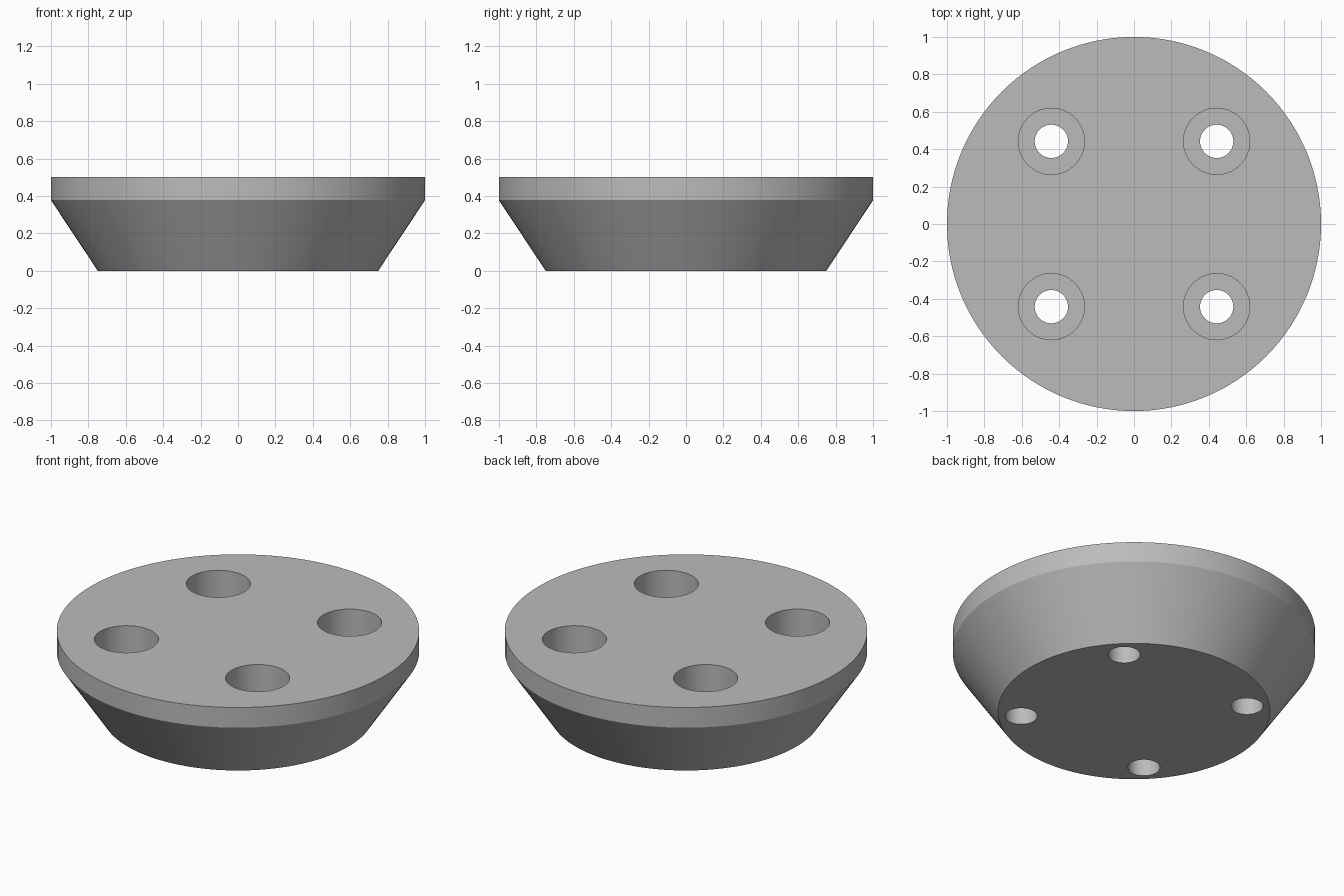
import bpy, bmesh, math
from mathutils import Matrix, Vector

cube = bpy.data.objects.get("Cube")
if cube:
    bpy.data.objects.remove(cube, do_unlink=True)

RIM_R, BASE_R = 1.0, 0.75
HEIGHT, RIM_Z = 0.5, 0.377
HOLE_R, BORE_R, BORE_Z = 0.089, 0.177, 0.25
HOLE_POS = 0.442


def lathe(bm, profile, segments, centre=(0, 0)):
    """Closed solid of revolution from (radius, z) points, bottom to top."""
    rings = []
    for r, z in profile:
        ring = []
        for i in range(segments):
            a = math.tau * i / segments
            ring.append(bm.verts.new((centre[0] + r * math.cos(a),
                                      centre[1] + r * math.sin(a), z)))
        rings.append(ring)
    for low, high in zip(rings, rings[1:]):
        for i in range(segments):
            j = (i + 1) % segments
            bm.faces.new((low[i], low[j], high[j], high[i]))
    bm.faces.new(rings[0][::-1])
    bm.faces.new(rings[-1])


def make_object(name, bm):
    mesh = bpy.data.meshes.new(name)
    bm.to_mesh(mesh)
    bm.free()
    obj = bpy.data.objects.new(name, mesh)
    bpy.context.collection.objects.link(obj)
    return obj


# Plain grey material
grey = bpy.data.materials.new("light_grey")
grey.use_nodes = True
colour = (0.5, 0.5, 0.5, 1)
grey.diffuse_color = colour
grey.node_tree.nodes["Principled BSDF"].inputs["Base Color"].default_value = colour

# Tapered foot with a straight rim
bm = bmesh.new()
lathe(bm, [(BASE_R, 0), (RIM_R, RIM_Z), (RIM_R, HEIGHT)], 128)
foot = make_object("tapered_foot", bm)
foot.data.materials.append(grey)

# Four stepped pins that cut the counterbored screw holes
bm = bmesh.new()
for sx in (-1, 1):
    for sy in (-1, 1):
        lathe(bm, [(HOLE_R, -0.1), (HOLE_R, BORE_Z), (BORE_R, BORE_Z),
                   (BORE_R, HEIGHT + 0.1)], 64, (sx * HOLE_POS, sy * HOLE_POS))
cutter = make_object("screw_hole_cutter", bm)
cutter.data.materials.append(grey)
cutter.hide_render = True

cut = foot.modifiers.new("screw_holes", "BOOLEAN")
cut.operation = "DIFFERENCE"
cut.solver = "EXACT"
cut.object = cutter

bpy.ops.object.select_all(action="DESELECT")
foot.select_set(True)
bpy.context.view_layer.objects.active = foot
bpy.ops.object.modifier_apply(modifier=cut.name)
bpy.data.objects.remove(cutter, do_unlink=True)

# Smooth round walls, crisp rims
bpy.ops.object.shade_smooth_by_angle(angle=math.radians(25))
